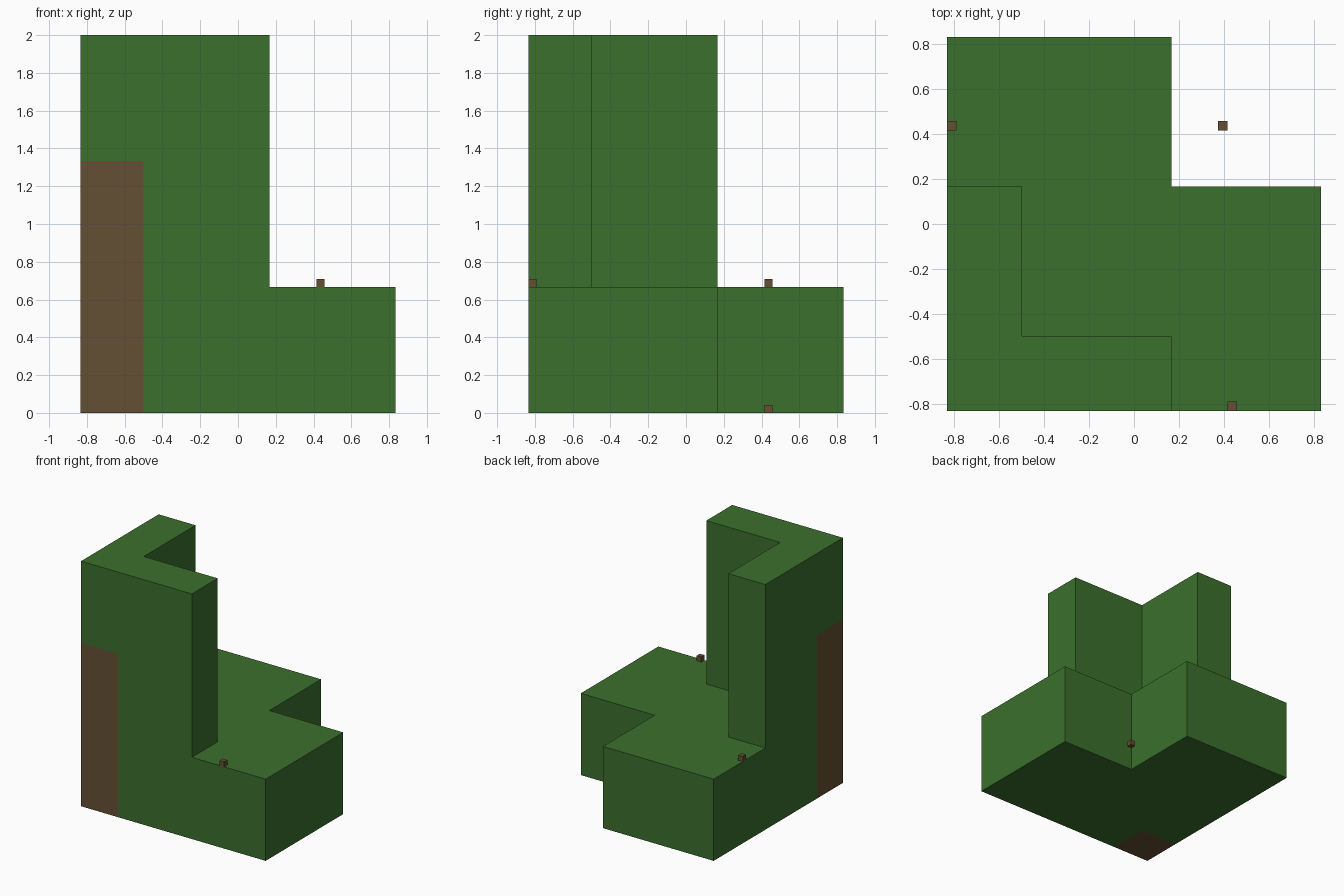
import bpy, bmesh
from mathutils import Vector

cube = bpy.data.objects.get("Cube")
if cube:
    bpy.data.objects.remove(cube, do_unlink=True)

U = 1 / 24                          # one small grid unit
ORIGIN = Vector((-20, -20, 0))      # corner of the plan, in units


def make_material(name, rgb):
    mat = bpy.data.materials.new(name)
    mat.use_nodes = True
    mat.diffuse_color = (*rgb, 1)
    mat.node_tree.nodes["Principled BSDF"].inputs["Base Color"].default_value = (*rgb, 1)
    return mat


green = make_material("leaf green", (0.044, 0.162, 0.026))
brown = make_material("bark brown", (0.130, 0.080, 0.033))


def add_object(name, bm, materials):
    mesh = bpy.data.meshes.new(name)
    bm.to_mesh(mesh)
    bm.free()
    for mat in materials:
        mesh.materials.append(mat)
    obj = bpy.data.objects.new(name, mesh)
    bpy.context.collection.objects.link(obj)
    return obj


# Stepped body: two stacked L-shaped plans, joined into one closed shell
PLAN_CUTS = (0, 8, 24, 40)
HEIGHT_CUTS = (0, 16, 32, 48)


def solid(i, j, k):
    if min(i, j, k) < 0 or max(i, j, k) > 2:
        return False
    if k == 0:
        return not (i == 2 and j == 2)      # wide base with a notched corner
    return i + j <= 1                       # thin corner wall above it


def corner(i, j, k):
    units = Vector((PLAN_CUTS[i], PLAN_CUTS[j], HEIGHT_CUTS[k]))
    return (units + ORIGIN) * U


bm = bmesh.new()
for cell in [(i, j, k) for i in range(3) for j in range(3) for k in range(3)]:
    if not solid(*cell):
        continue
    for axis in range(3):
        for side in (0, 1):
            beside = list(cell)
            beside[axis] += 2 * side - 1
            if solid(*beside):
                continue
            ring = []
            for a, b in ((0, 0), (1, 0), (1, 1), (0, 1)):
                index = list(cell)
                index[axis] += side
                index[(axis + 1) % 3] += a
                index[(axis + 2) % 3] += b
                ring.append(bm.verts.new(corner(*index)))
            face = bm.faces.new(ring if side else ring[::-1])
            # The trunk fills the outer corner up to two thirds of the height
            face.material_index = int(cell[0] == cell[1] == 0 and cell[2] < 2)

bmesh.ops.remove_doubles(bm, verts=bm.verts, dist=0.001)
bmesh.ops.dissolve_limit(bm, angle_limit=0.01, verts=bm.verts, edges=bm.edges,
                         delimit={'MATERIAL'})
add_object("foliage_and_trunk", bm, [green, brown])


# Small twig cubes: two on the base ledge, one on the ground in the notch
def twig(name, x, y, z):
    bm = bmesh.new()
    bmesh.ops.create_cube(bm, size=U)
    centre = (Vector((x, y, z)) + ORIGIN + Vector((0.5, 0.5, 0.5))) * U
    bmesh.ops.translate(bm, verts=bm.verts, vec=centre)
    add_object(name, bm, [brown])


twig("front_twig", 30, 0, 16)
twig("side_twig", 0, 30, 16)
twig("ground_twig", 29, 30, 0)
